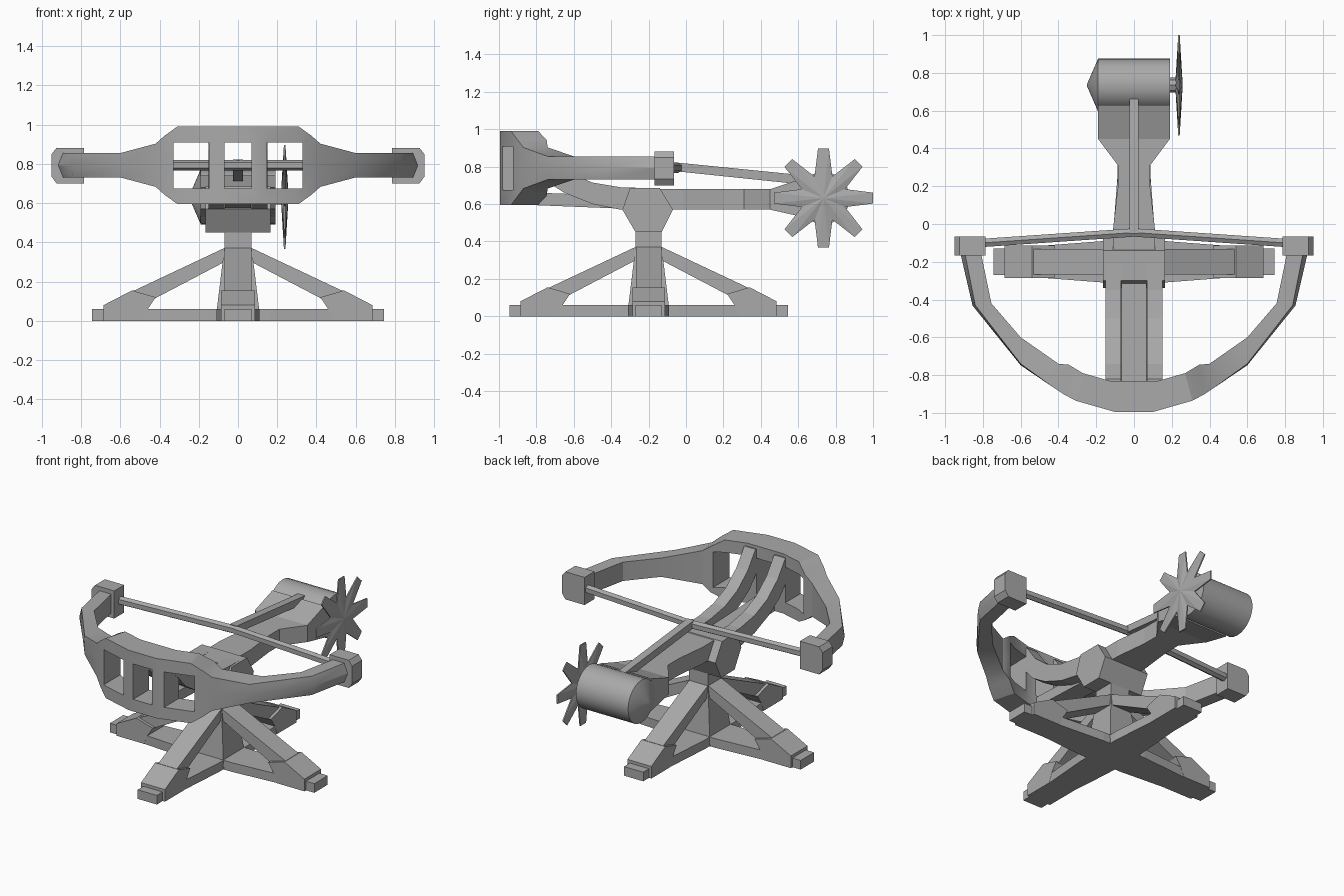
import bpy, bmesh, math
from mathutils import Matrix, Vector

cube = bpy.data.objects.get("Cube")
if cube:
    bpy.data.objects.remove(cube, do_unlink=True)

grey = bpy.data.materials.new("plain_grey")
grey.use_nodes = True
grey.diffuse_color = (0.4, 0.4, 0.4, 1)
grey.node_tree.nodes["Principled BSDF"].inputs["Base Color"].default_value = (0.4, 0.4, 0.4, 1)


def finish(name, bm, smooth=0):
    bmesh.ops.recalc_face_normals(bm, faces=bm.faces)
    mesh = bpy.data.meshes.new(name)
    bm.to_mesh(mesh)
    bm.free()
    mesh.materials.append(grey)
    obj = bpy.data.objects.new(name, mesh)
    bpy.context.collection.objects.link(obj)
    if smooth:
        bpy.ops.object.select_all(action="DESELECT")
        obj.select_set(True)
        bpy.context.view_layer.objects.active = obj
        bpy.ops.object.shade_smooth_by_angle(angle=math.radians(smooth))
    return obj


def loft(name, rings, smooth=0, matrix=None):
    """Skin a row of equal point rings and cap both ends."""
    bm = bmesh.new()
    rows = [[bm.verts.new(p) for p in ring] for ring in rings]
    for a, b in zip(rows, rows[1:]):
        for i in range(len(a)):
            j = (i + 1) % len(a)
            bm.faces.new((a[i], a[j], b[j], b[i]))
    bm.faces.new(rows[0])
    bm.faces.new(rows[-1])
    if matrix:
        bm.transform(matrix)
    return finish(name, bm, smooth)


def side_prism(name, profile, x0, x1, matrix=None):
    """Extrude a (y, z) outline along x."""
    return loft(name, [[(x, y, z) for y, z in profile] for x in (x0, x1)], matrix=matrix)


def box(name, x0, x1, y0, y1, z0, z1, matrix=None):
    return side_prism(name, [(y0, z0), (y1, z0), (y1, z1), (y0, z1)], x0, x1, matrix)


def square(h, z, y=0):
    return [(-h, y - h, z), (h, y - h, z), (h, y + h, z), (-h, y + h, z)]


# Stand: post with flared foot, and four braced legs
STAND_Y = -0.2
loft("post", [square(0.115, 0, STAND_Y), square(0.07, 0.37, STAND_Y), square(0.07, 0.46, STAND_Y)])
for i, side in enumerate(("left", "back", "right", "front")):
    turn = Matrix.Translation((0, STAND_Y, 0)) @ Matrix.Rotation(i * math.pi / 2 - math.pi / 2, 4, "Z")
    beam = [(-0.11, 0), (0.11, 0), (0.11, 0.16), (0.08, 0.55), (0.07, 0.56),
            (0.07, 0.745), (-0.07, 0.745), (-0.07, 0.56), (-0.08, 0.55), (-0.11, 0.16)]
    loft(side + "_base_beam", [[(x, y, z) for x, y in beam] for z in (0, 0.06)], matrix=turn)
    side_prism(side + "_brace", [(0.04, 0.385), (0.04, 0.315), (0.45, 0.1), (0.6, 0.1), (0.56, 0.14)],
               -0.068, 0.068, turn)
    side_prism(side + "_foot", [(0.42, 0.12), (0.46, 0.06), (0.485, 0), (0.685, 0), (0.685, 0.08), (0.54, 0.155)],
               -0.087, 0.087, turn)

# Yoke carrying the body on the post
side_prism("yoke", [(-0.27, 0.45), (-0.13, 0.45), (-0.07, 0.57), (-0.14, 0.685), (-0.3, 0.685), (-0.34, 0.57)],
           -0.165, 0.165)

# Rear beam that narrows and then flares into the drum
stations = [(-0.3, 0.11, 0.57, 0.68), (-0.02, 0.11, 0.57, 0.68), (0.2, 0.085, 0.57, 0.68),
            (0.31, 0.085, 0.57, 0.68), (0.45, 0.19, 0.57, 0.68), (0.63, 0.19, 0.53, 0.74)]
loft("rear_beam", [[(-w, y, lo), (w, y, lo), (w, y, hi), (-w, y, hi)] for y, w, lo, hi in stations])

# Winch drum with a pointed end and an axle
AXIS_Y, AXIS_Z = 0.735, 0.632


def disc(x, r, n=24):
    return [(x, AXIS_Y + r * math.cos(t * math.tau / n), AXIS_Z + r * math.sin(t * math.tau / n)) for t in range(n)]


loft("drum", [disc(-0.25, 0.003), disc(-0.19, 0.14), disc(0.19, 0.14)], smooth=25)
loft("axle", [disc(0.18, 0.04, 8), disc(0.24, 0.04, 8)])

# Winch wheel: eight tapering spokes, thick at the hub and thin at the tips
bm = bmesh.new()
rim = []
for k in range(8):
    a = k * math.pi / 4
    for r, da in ((0.267, -0.11), (0.267, 0.11), (0.125, math.pi / 8)):
        rim.append((AXIS_Y + r * math.cos(a + da), AXIS_Z + r * math.sin(a + da)))
inner, outer = ([bm.verts.new((0.238 + d, y, z)) for y, z in rim] for d in (-0.004, 0.004))
hubs = [bm.verts.new((x, AXIS_Y, AXIS_Z)) for x in (0.218, 0.258)]
for i in range(len(rim)):
    j = (i + 1) % len(rim)
    bm.faces.new((inner[i], inner[j], outer[j], outer[i]))
    bm.faces.new((hubs[0], inner[j], inner[i]))
    bm.faces.new((hubs[1], outer[i], outer[j]))
finish("winch_wheel", bm)

# Curved ribs and lower tongue joining the body to the bow
rib = [(-0.2, 0.685), (-0.35, 0.69), (-0.5, 0.715), (-0.63, 0.77), (-0.74, 0.86), (-0.82, 0.97), (-0.9, 0.97),
       (-0.9, 0.87), (-0.84, 0.82), (-0.76, 0.73), (-0.65, 0.66), (-0.5, 0.6), (-0.35, 0.57), (-0.2, 0.57)]
for side, s in (("left", 1), ("right", -1)):
    side_prism(side + "_rib", rib, s * 0.068, s * 0.15)
side_prism("tongue", [(-0.9, 0.598), (-0.25, 0.572), (-0.25, 0.64), (-0.9, 0.665)], -0.065, 0.065)

# Bow: outer point, inner point, half height, outward ridge
BOW_Z = 0.793
half = [((0.1, -0.995), (0.13, -0.83), 0.197, 0), ((0.31, -0.935), (0.27, -0.79), 0.197, 0),
        ((0.375, -0.9), (0.345, -0.745), 0.15, 0), ((0.42, -0.87), (0.4, -0.74), 0.11, 0),
        ((0.6, -0.74), (0.6, -0.6), 0.062, 0.008), ((0.84, -0.43), (0.755, -0.42), 0.062, 0.015),
        ((0.9, -0.13), (0.815, -0.13), 0.062, 0.025)]


def bow_ring(s, out, inn, h, ridge):
    o, n = Vector((s * out[0], out[1], 0)), Vector((s * inn[0], inn[1], 0))
    tip = o + (o - n).normalized() * ridge
    flat = [(o, -h), (tip, 0), (o, h), (n, h), (n, 0), (n, -h)]
    return [(p.x, p.y, BOW_Z + z) for p, z in flat]


bow = loft("bow", [bow_ring(-1, *p) for p in reversed(half)] + [bow_ring(1, *p) for p in half], smooth=28)

# Windows cut through the middle of the bow
for name, x0, x1 in (("right", -0.33, -0.148), ("middle", -0.068, 0.068), ("left", 0.148, 0.33)):
    cutter = box(name + "_window_cutter", x0, x1, -1.2, -0.6, 0.675, 0.908)
    cutter.hide_render = True
    cutter.hide_viewport = True
    cutter.display_type = "WIRE"
    cut = bow.modifiers.new(name + "_window", "BOOLEAN")
    cut.operation = "DIFFERENCE"
    cut.solver = "EXACT"
    cut.object = cutter
# Bake the cuts so the helpers can go
bpy.context.view_layer.update()
cut_mesh = bpy.data.meshes.new_from_object(bow.evaluated_get(bpy.context.evaluated_depsgraph_get()))
bow.modifiers.clear()
bow.data = cut_mesh
for obj in [o for o in bpy.data.objects if o.name.endswith("_window_cutter")]:
    bpy.data.objects.remove(obj, do_unlink=True)

# Tip blocks with bevelled outer faces, and the string
for side, s in (("left", 1), ("right", -1)):
    outline = [(0.785, 0.70), (0.925, 0.70), (0.95, 0.735), (0.95, 0.85), (0.925, 0.882), (0.785, 0.882)]
    loft(side + "_tip_block", [[(s * x, y, z) for x, z in outline] for y in (-0.168, -0.065)])
    loft(side + "_string", [[(s * x, y + dy, BOW_Z + dz) for dy, dz in
                             ((-0.022, -0.015), (0, -0.028), (0.022, -0.015), (0.022, 0.015), (0, 0.028), (-0.022, 0.015))]
                            for x, y in ((0, -0.045), (0.8, -0.1))])

# Draw bar from the string to the drum
side_prism("draw_bar", [(-0.05, 0.775), (-0.05, 0.822), (0.67, 0.75), (0.67, 0.70)], -0.025, 0.025)
